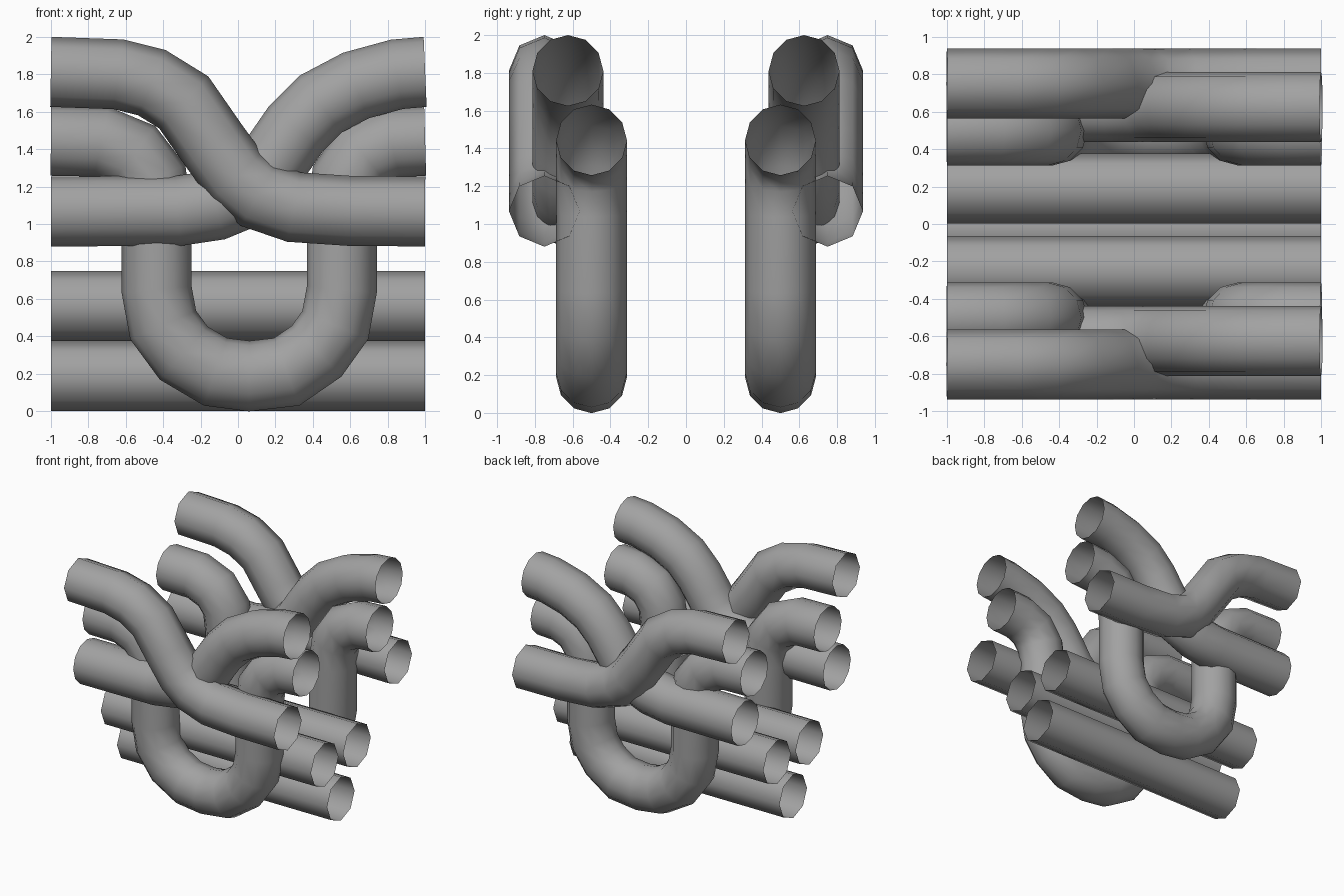
import bpy, bmesh
from math import sin, cos, tau
from mathutils import Vector

cube = bpy.data.objects.get("Cube")
if cube:
    bpy.data.objects.remove(cube)

RADIUS = 0.187

yarn = bpy.data.materials.new("yarn grey")
yarn.use_nodes = True
grey = (0.36, 0.36, 0.36, 1)
yarn.diffuse_color = grey
yarn.node_tree.nodes["Principled BSDF"].inputs["Base Color"].default_value = grey


def strand(name, path, y, sides=8):
    """Sweep an open, hollow tube along a path lying in the x-z plane."""
    pts = [Vector((x, 0, z)) for x, z in path]
    bm = bmesh.new()
    rings = []
    for i, p in enumerate(pts):
        before = (p - pts[i - 1]).normalized() if i else Vector((1, 0, 0))
        after = (pts[i + 1] - p).normalized() if i < len(pts) - 1 else Vector((1, 0, 0))
        along = (before + after).normalized()
        across = Vector((-along.z, 0, along.x)) / max(along.dot(after), 0.9)
        rings.append([bm.verts.new(p + RADIUS * (across * cos(tau * k / sides)
                                   + Vector((0, sin(tau * k / sides), 0))))
                      for k in range(sides)])
    for a, b in zip(rings, rings[1:]):
        for k in range(sides):
            n = (k + 1) % sides
            bm.faces.new((a[k], a[n], b[n], b[k])).smooth = True
    bmesh.ops.recalc_face_normals(bm, faces=bm.faces)
    # Make the wall face outward
    f = bm.faces[:][0]
    axis = (pts[0] + pts[1]) / 2
    if f.normal.dot(f.calc_center_median() - axis) < 0:
        bmesh.ops.reverse_faces(bm, faces=bm.faces)
    mesh = bpy.data.meshes.new(name)
    bm.to_mesh(mesh)
    bm.free()
    mesh.materials.append(yarn)
    obj = bpy.data.objects.new(name, mesh)
    obj.location.y = y
    bpy.context.collection.objects.link(obj)


# Centre lines of the woven strands
falling = [(-1, 1.813), (-.64, 1.80), (-.46, 1.755), (-.29, 1.65), (-.13, 1.42),
           (-.01, 1.255), (.11, 1.155), (.3, 1.09), (.6, 1.07), (1, 1.067)]
rising = [(-1, 1.067), (-.32, 1.07), (-.12, 1.10), (.05, 1.17), (.15, 1.27),
          (.22, 1.38), (.31, 1.51), (.44, 1.64), (.63, 1.74), (.85, 1.80), (1, 1.813)]
loop = [(-1, 1.445), (-.73, 1.44), (-.56, 1.37), (-.46, 1.24), (-.435, 1.05),
        (-.435, .65), (-.40, .46), (-.29, .31), (-.12, .21), (.06, .187),
        (.26, .21), (.42, .32), (.52, .46), (.555, .65), (.555, 1.05),
        (.58, 1.24), (.67, 1.37), (.82, 1.435), (1, 1.445)]

for side, s in (("front", -1), ("back", 1)):
    strand(side + "_falling_strand", falling, s * .75)
    strand(side + "_rising_strand", rising, s * .625, 12)
    strand(side + "_loop_strand", loop, s * .5, 12)

# Straight core strands
for name, y, z in (("core_front", -.25, .563), ("core_back", .19, .563),
                   ("core_bottom", -.03, RADIUS)):
    strand(name, [(-1, z), (1, z)], y)
